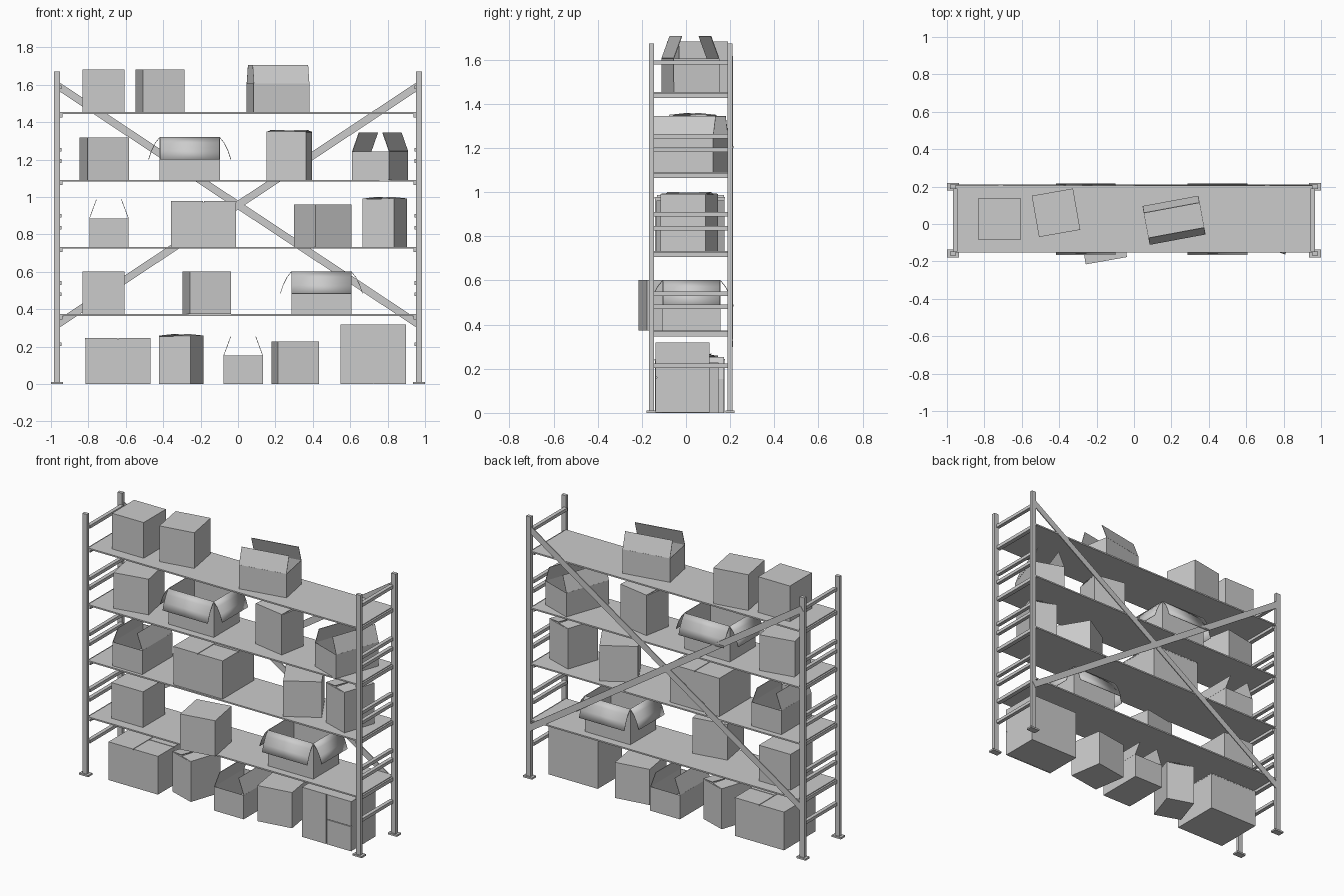
import bpy, bmesh, math
from mathutils import Vector, Matrix

cube = bpy.data.objects.get("Cube")
if cube:
    bpy.data.objects.remove(cube, do_unlink=True)

GREY = (0.6, 0.6, 0.6, 1.0)
mat = bpy.data.materials.new("plain grey")
mat.use_nodes = True
mat.diffuse_color = GREY
mat.node_tree.nodes["Principled BSDF"].inputs["Base Color"].default_value = GREY


def finish(name, bm, loc=(0, 0, 0), rot=(0, 0, 0)):
    me = bpy.data.meshes.new(name)
    bm.to_mesh(me)
    bm.free()
    me.materials.append(mat)
    ob = bpy.data.objects.new(name, me)
    ob.location = loc
    ob.rotation_euler = [math.radians(a) for a in rot]
    bpy.context.collection.objects.link(ob)
    return ob


def block(bm, lo, hi):
    """Axis-aligned block between two corners."""
    lo, hi = Vector(lo), Vector(hi)
    m = Matrix.Translation((lo + hi) / 2) @ Matrix.Diagonal((*(hi - lo), 1))
    return bmesh.ops.create_cube(bm, size=1, matrix=m)["verts"]


def flap(bm, w, d, h, side, profile):
    """Strip hinged on a top edge; profile is (outward, up) steps."""
    out = [Vector((0, -1, 0)), Vector((1, 0, 0)), Vector((0, 1, 0)), Vector((-1, 0, 0))][side]
    along = Vector((-out.y, out.x, 0))
    reach, half = (d / 2, w / 2) if side % 2 == 0 else (w / 2, d / 2)
    rows = []
    for o, u in profile:
        mid = out * (reach + o) + Vector((0, 0, h + u))
        rows.append([bm.verts.new(mid - along * half), bm.verts.new(mid + along * half)])
    for a, b in zip(rows, rows[1:]):
        f = bm.faces.new((a[0], a[1], b[1], b[0]))
        f.smooth = len(profile) > 2


def open_carton(name, w, d, h, sides, profile, loc, angle):
    bm = bmesh.new()
    block(bm, (-w / 2, -d / 2, 0), (w / 2, d / 2, h))
    bm.faces.ensure_lookup_table()
    top = max(bm.faces, key=lambda f: f.calc_center_median().z)
    bmesh.ops.delete(bm, geom=[top], context='FACES_ONLY')
    for s in sides:
        flap(bm, w, d, h, s, profile)
    ob = finish(name, bm, loc, (0, 0, angle))
    mod = ob.modifiers.new("card thickness", 'SOLIDIFY')
    mod.thickness = 0.003
    mod.offset = 0


# Rack frame: posts, feet, end rungs
SHELVES = (0.372, 0.732, 1.09, 1.452)
RUNGS = (0.203, 0.47, 0.53, 0.826, 0.889, 1.182, 1.243, 1.577)
for sx, side in ((-1, "right"), (1, "left")):
    for y, end in ((-0.157, "front"), (0.199, "back")):
        bm = bmesh.new()
        block(bm, (sx * 0.968 - 0.016, y - 0.011, 0), (sx * 0.968 + 0.016, y + 0.011, 1.672))
        finish(f"{end}_{side}_post", bm)
        bm = bmesh.new()
        block(bm, (sx * 0.968 - 0.032, y - 0.021, 0), (sx * 0.968 + 0.032, y + 0.021, 0.011))
        finish(f"{end}_{side}_foot", bm)
    bm = bmesh.new()
    for z in RUNGS:
        block(bm, (sx * 0.955 - 0.012, -0.148, z), (sx * 0.955 + 0.012, 0.19, z + 0.02))
    for z in SHELVES:
        block(bm, (sx * 0.952 - 0.014, -0.15, z - 0.026), (sx * 0.952 + 0.014, 0.192, z - 0.004))
    finish(f"{side}_rungs", bm)

# Shelf boards
for i, z in enumerate(SHELVES):
    bm = bmesh.new()
    block(bm, (-0.955, -0.153, z - 0.008), (0.955, 0.207, z + 0.001))
    finish(f"shelf_{i + 1}", bm)

# Crossed braces on the back
for sx in (-1, 1):
    tilt = math.atan2(1.27, 1.92)
    bm = bmesh.new()
    half = 0.97 / math.cos(tilt)
    y = 0.207 + 0.002 * sx
    block(bm, (-half, -0.003, -0.02), (half, 0.003, 0.02))
    finish("back_brace", bm, (0, y, 0.957), (0, sx * math.degrees(tilt), 0))

FLOOR, S1, S2, S3, S4 = (0.0,) + tuple(z + 0.001 for z in SHELVES)

# Plain closed cartons
for x, y, z, a in ((-0.72, 0.027, S4, 0), (-0.417, 0.06, S4, 10), (-0.715, 0.02, S3, 11),
                   (-0.72, 0.02, S1, 0), (-0.167, -0.086, S1, 10),
                   (0.306, 0.02, FLOOR, 9), (0.452, 0.02, S2, 31)):
    bm = bmesh.new()
    block(bm, (-0.112, -0.112, 0), (0.112, 0.112, 0.228))
    finish("closed_carton", bm, (x, y, z), (0, 0, a))

# Cartons with two flaps tilted inward
for x, y, z, a in ((0.214, 0.02, S4, 10.5), (0.76, 0.015, S3, 70.5),
                   (-0.69, 0.02, S2, 90), (0.028, 0.02, FLOOR, 90)):
    open_carton("half_open_carton", 0.302, 0.208, 0.153, (0, 2),
                ((0, 0), (-0.037, 0.1)), (x, y, z), a)

# Fully open cartons with drooping curved flaps
for x, z in ((-0.258, S3), (0.446, S1)):
    open_carton("open_carton", 0.32, 0.26, 0.228, (0, 1, 2, 3),
                ((0, 0), (0.024, -0.03), (0.045, -0.073), (0.06, -0.118)), (x, 0.025, z), 0)

# Wide cartons with a three-piece seamed lid; the last one is tipped forward
for x, y, z, tip in ((-0.642, 0.017, FLOOR, 0), (-0.184, 0.017, S2, 0), (0.723, 0.107, 0.16, 90)):
    bm = bmesh.new()
    block(bm, (-0.174, -0.158, 0), (0.174, 0.158, 0.238))
    for lo, hi in (((-0.175, -0.159), (-0.002, 0.159)),
                   ((0.002, -0.159), (0.175, -0.002)),
                   ((0.002, 0.002), (0.175, 0.159))):
        block(bm, (*lo, 0.238), (*hi, 0.245))
    finish("wide_carton", bm, (x, y, z), (tip, 0, 0))

# Tall cartons with loosely shut, slightly lifted lid flaps
for x, y, z, a in ((-0.304, 0.015, FLOOR, -18.5), (0.784, 0.015, S2, -18.5), (0.274, 0.03, S3, 79.5)):
    bm = bmesh.new()
    w, d, h = 0.178, 0.215, 0.255
    block(bm, (-w / 2, -d / 2, 0), (w / 2, d / 2, h))
    for s in (-1, 1):
        lid = block(bm, (min(0.003 * s, s * w / 2), -d / 2, h),
                    (max(0.003 * s, s * w / 2), d / 2, h + 0.004))
        for v in lid:
            if abs(v.co.x) < 0.01:
                v.co.z += 0.006 + 0.003 * s * (1 if v.co.y > 0 else -1)
    finish("tall_carton", bm, (x, y, z), (0, 0, a))
